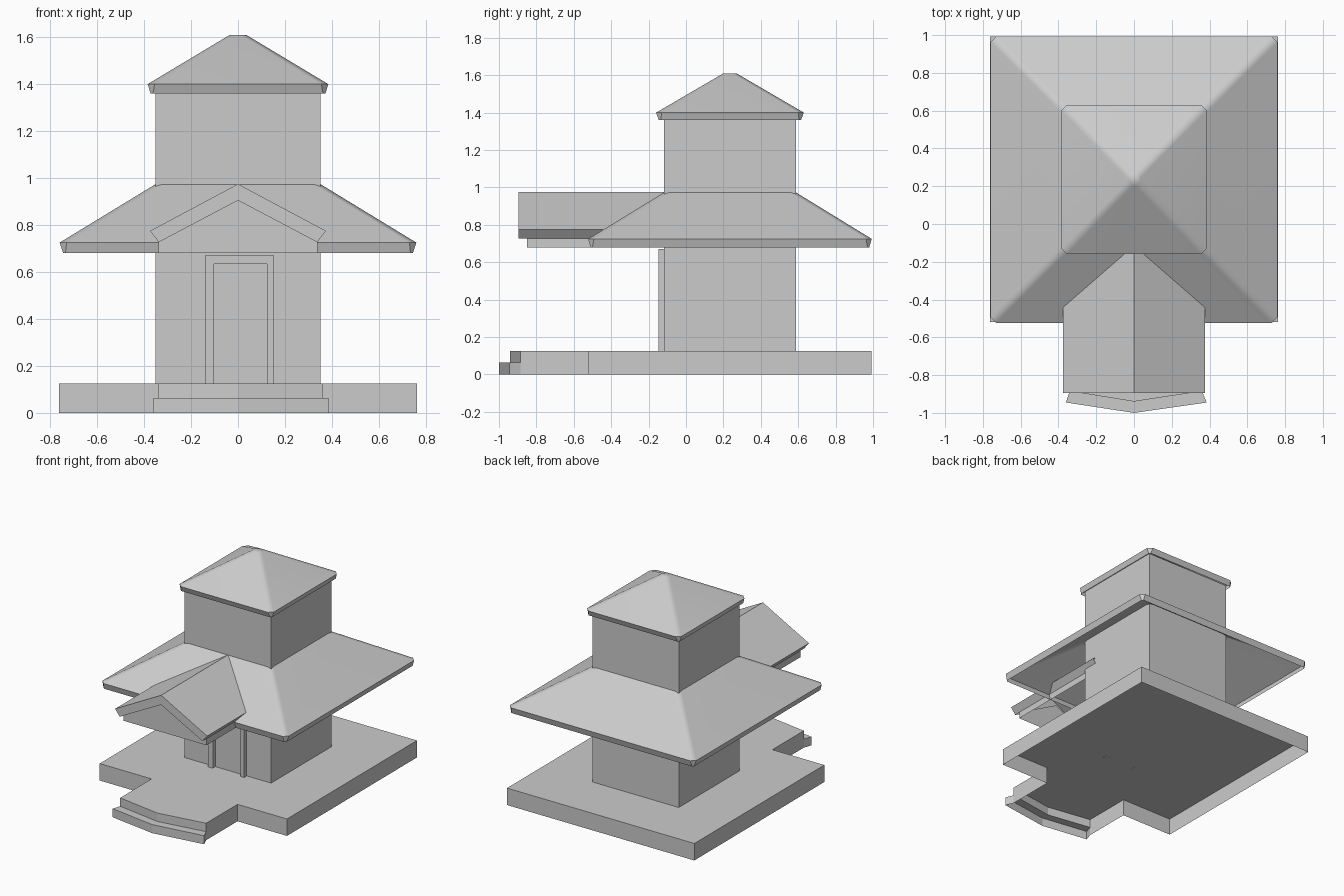
import bpy, bmesh
from math import radians

if "Cube" in bpy.data.objects:
    bpy.data.objects.remove(bpy.data.objects["Cube"])

CY = 0.235  # tower centre in y
W = 0.352   # half width of the tower


def finish(name, bm):
    bmesh.ops.recalc_face_normals(bm, faces=bm.faces[:])
    me = bpy.data.meshes.new(name)
    bm.to_mesh(me)
    bm.free()
    ob = bpy.data.objects.new(name, me)
    bpy.context.collection.objects.link(ob)
    return ob


def prism(name, pts, lo, hi, axis='Z', caps=('lo', 'hi'), skip=()):
    """Extrude an outline, (x, y) along Z or (x, z) along Y; hidden caps and sides can be left open."""
    bm = bmesh.new()
    put = (lambda a, b, h: (a, b, h)) if axis == 'Z' else (lambda a, b, h: (a, h, b))
    low = [bm.verts.new(put(a, b, lo)) for a, b in pts]
    high = [bm.verts.new(put(a, b, hi)) for a, b in pts]
    n = len(pts)
    if 'lo' in caps:
        bm.faces.new(low)
    if 'hi' in caps:
        bm.faces.new(high)
    for i in range(n):
        if i not in skip:
            j = (i + 1) % n
            bm.faces.new((low[i], low[j], high[j], high[i]))
    return finish(name, bm)


def hip_roof(name, rings, cap):
    """Loft chamfered rectangles (half x, half y, chamfer, z) into a roof sheet."""
    bm = bmesh.new()
    loops = []
    for hx, hy, c, z in rings:
        quad = [(hx - c, -hy), (hx, c - hy), (hx, hy - c), (hx - c, hy),
                (c - hx, hy), (-hx, hy - c), (-hx, c - hy), (c - hx, -hy)]
        loops.append([bm.verts.new((x, CY + y, z)) for x, y in quad])
    if cap:
        bm.faces.new(loops[-1])
    for a, b in zip(loops, loops[1:]):
        for i in range(8):
            j = (i + 1) % 8
            bm.faces.new((a[i], a[j], b[j], b[i]))
    ob = finish(name, bm)
    bpy.ops.object.select_all(action='DESELECT')
    ob.select_set(True)
    bpy.context.view_layer.objects.active = ob
    bpy.ops.object.shade_smooth_by_angle(angle=radians(33))
    mod = ob.modifiers.new("flat_slopes", 'WEIGHTED_NORMAL')
    mod.keep_sharp = True


# Plinth with front landing, open underneath
prism("plinth", [(-0.763, -0.52), (-0.34, -0.52), (-0.34, -0.885), (0, -0.94),
                 (0.36, -0.885), (0.36, -0.52), (0.763, -0.52), (0.763, 0.993),
                 (-0.763, 0.993)], 0, 0.125, caps=('hi',), skip=(2, 3))

# Steps: upper riser, then lower step with tread
prism("upper_riser", [(-0.34, -0.885), (0, -0.94), (0.36, -0.885)],
      0.063, 0.125, caps=(), skip=(2,))
prism("lower_step", [(-0.34, -0.885), (-0.36, -0.945), (0, -1.0),
                     (0.385, -0.945), (0.36, -0.885), (0, -0.94)],
      0, 0.063, caps=('hi',), skip=(4, 5))

# Tower walls
prism("tower_walls", [(-W, CY - W), (W, CY - W), (W, CY + W), (-W, CY + W)],
      0.125, 1.375, caps=())

# Lower skirt roof and upper cap roof
hip_roof("lower_roof", [(0.745, 0.745, 0.01, 0.68), (0.76, 0.758, 0.03, 0.725),
                        (0.35, 0.35, 0.03, 0.975)], False)
hip_roof("upper_roof", [(0.372, 0.38, 0.01, 1.36), (0.385, 0.395, 0.03, 1.40),
                        (0.035, 0.035, 0.025, 1.61)], True)

# Porch: gable roof sheet, then pediment with side beams
prism("porch_roof", [(0, 0.975), (0.375, 0.775), (0.337, 0.727), (0, 0.905),
                     (-0.337, 0.727), (-0.375, 0.775)], -0.895, 0.0, 'Y',
      caps=('lo',), skip=(2, 3))
prism("pediment", [(-0.338, 0.68), (0.338, 0.68), (0.338, 0.73), (0, 0.91),
                   (-0.338, 0.73)], -0.85, CY - W, 'Y',
      caps=('lo',), skip=(0, 2, 3))

# Door frame
prism("door_frame", [(-0.14, 0.12), (-0.14, 0.67), (0.153, 0.67), (0.153, 0.12),
                     (0.123, 0.12), (0.123, 0.635), (-0.102, 0.635), (-0.102, 0.12)],
      -0.148, CY - W, 'Y', caps=('lo',))
